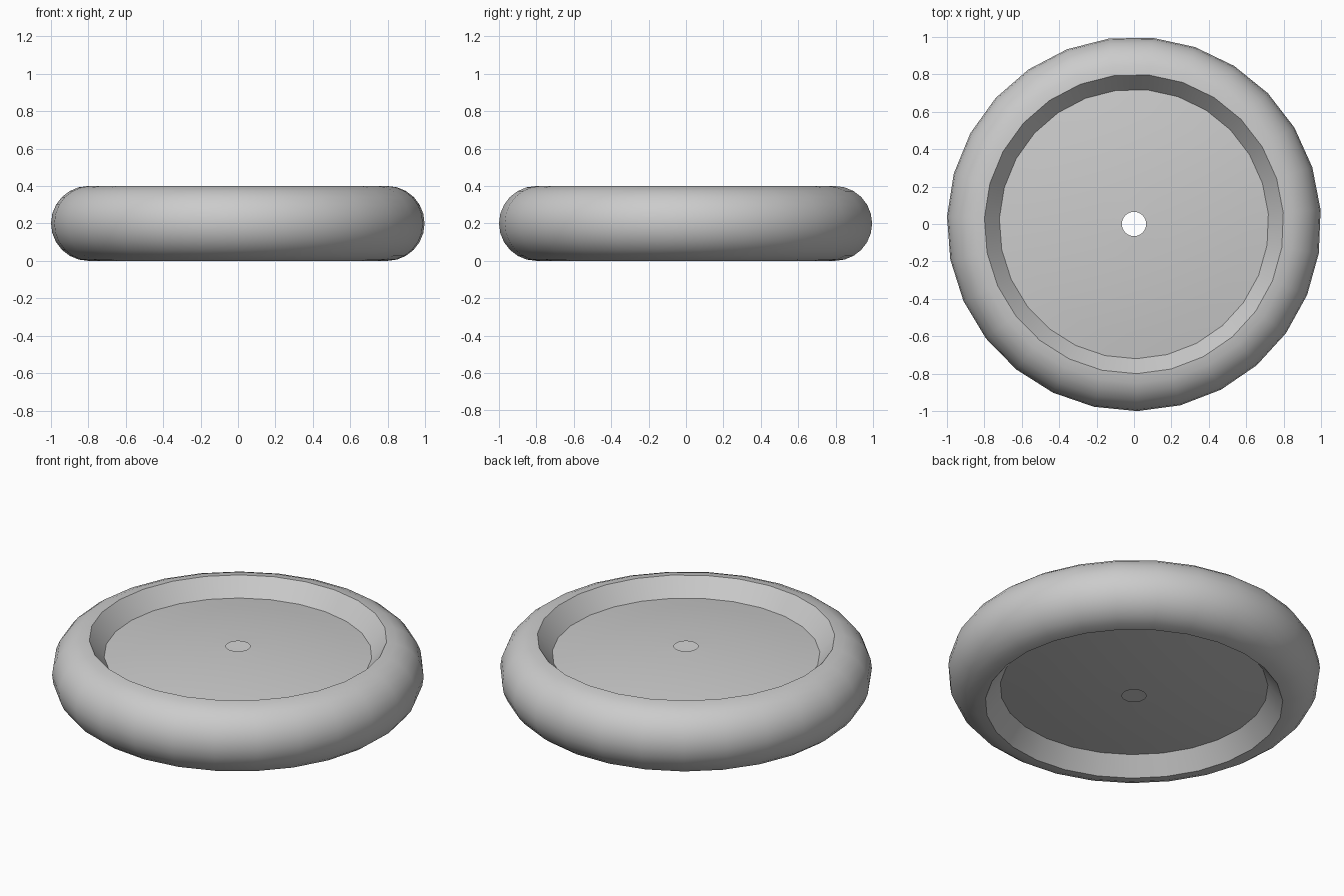
import bpy, bmesh
from math import sin, cos, pi, radians

default = bpy.data.objects.get("Cube")
if default:
    bpy.data.objects.remove(default, do_unlink=True)

SIDES = 27
PHASE = radians(-89)
MID = 0.2          # half height of the wheel
LIP = 0.8          # radius of the rim lip
DISC = 0.72        # radius where the recessed disc meets the rim
HOLE = 0.065       # axle hole radius

grey = bpy.data.materials.new("plain_grey")
grey.use_nodes = True
colour = (0.6, 0.6, 0.6, 1)
grey.diffuse_color = colour
grey.node_tree.nodes["Principled BSDF"].inputs["Base Color"].default_value = colour


def lathe(name, profile):
    """Revolve (radius, z) points about the z axis."""
    bm = bmesh.new()
    rings = []
    for r, z in profile:
        angles = [PHASE + 2 * pi * k / SIDES for k in range(SIDES)]
        rings.append([bm.verts.new((r * cos(a), r * sin(a), z)) for a in angles])
    for a, b in zip(rings, rings[1:]):
        for j in range(SIDES):
            k = (j + 1) % SIDES
            bm.faces.new((a[j], b[j], b[k], a[k]))
    mesh = bpy.data.meshes.new(name)
    bm.to_mesh(mesh)
    bm.free()
    mesh.materials.append(grey)
    obj = bpy.data.objects.new(name, mesh)
    bpy.context.collection.objects.link(obj)
    bpy.ops.object.select_all(action="DESELECT")
    obj.select_set(True)
    bpy.context.view_layer.objects.active = obj
    bpy.ops.object.shade_smooth_by_angle(angle=radians(30))
    return obj


# Round tyre with sloping inner walls on both sides
STEPS = 12
arc = [(LIP + MID * sin(pi * i / STEPS), MID + MID * cos(pi * i / STEPS))
       for i in range(STEPS + 1)]
lathe("tyre", [(DISC, 0.3)] + arc + [(DISC, 0.1)])

# Shallow domed discs, open at the axle hole
RINGS = 5
radii = [HOLE + (DISC - HOLE) * i / RINGS for i in range(RINGS + 1)]
dome = [(r, 0.3 + 0.05 * (1 - (r / DISC) ** 2)) for r in radii]
lathe("upper_disc", dome)
lathe("lower_disc", [(r, 2 * MID - z) for r, z in reversed(dome)])
